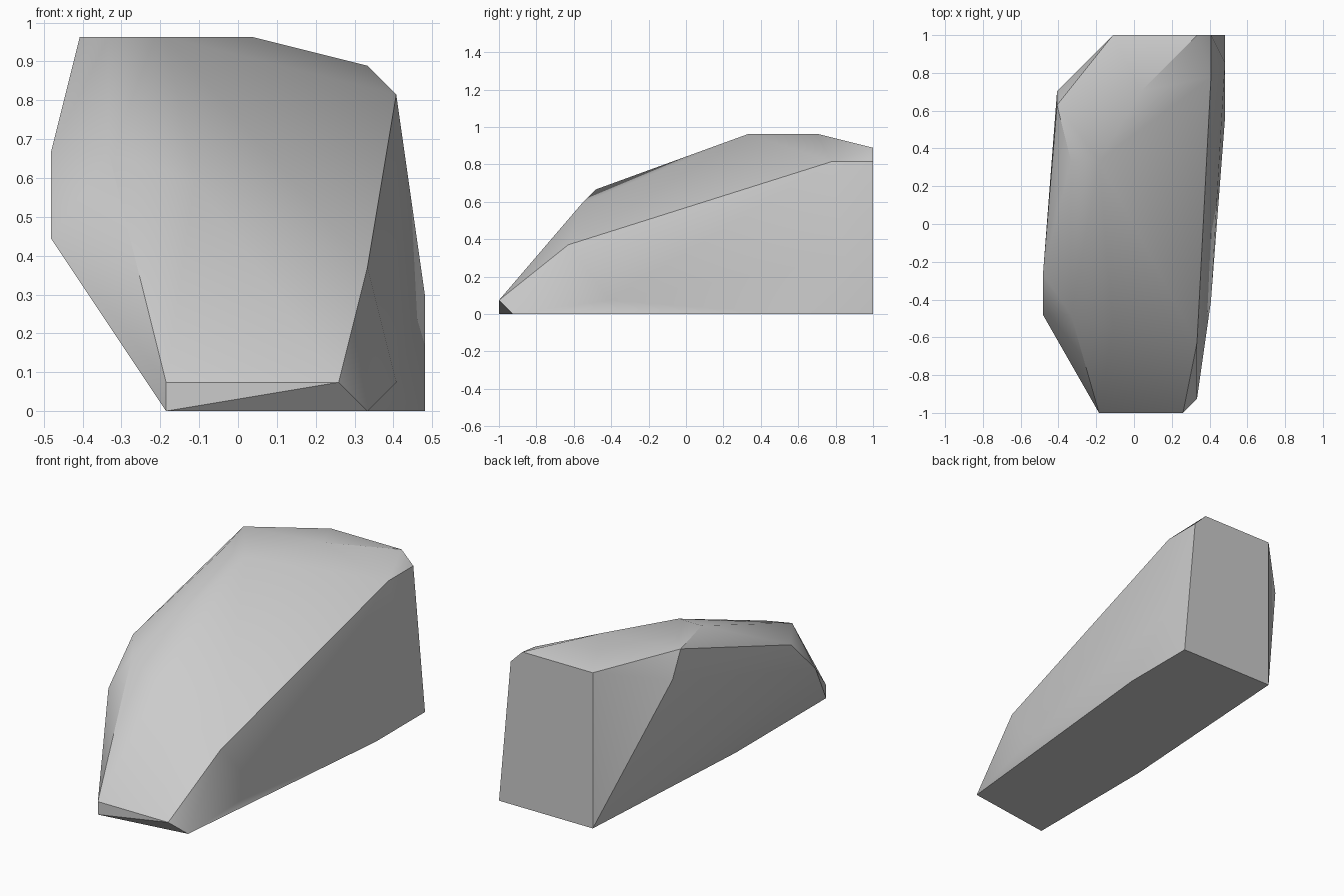
import bpy
import bmesh
from math import radians
from mathutils import Vector

cube = bpy.data.objects.get("Cube")
if cube:
    bpy.data.objects.remove(cube, do_unlink=True)

# The boulder is laid out on a whole-number lattice, counted from its
# right, front, bottom corner
STEP = 2 / 27
ORIGIN = Vector((6.5, 13.5, 0))


def make_material(name, color):
    material = bpy.data.materials.new(name)
    material.use_nodes = True
    material.diffuse_color = color
    shader = material.node_tree.nodes["Principled BSDF"]
    shader.inputs["Base Color"].default_value = color
    shader.inputs["Roughness"].default_value = 0.9
    return material


# Flat underside, which the rock stands on
underside = [(4, 0, 0), (11, 1, 0), (13, 21, 0),
             (13, 27, 0), (5, 27, 0), (4, 11, 0)]

# Low lip at the front
front_lip = [(4, 0, 1), (10, 0, 1)]

# Shoulder corners on the steep left wall
left_wall = [(12, 8, 1), (13, 25, 4), (11, 5, 5), (12, 24, 11)]

# Overhanging right flank
right_flank = [(0, 7, 6), (0, 10, 9), (1, 23, 11)]

# Sloping brow above the front lip
brow = [(2, 7, 9), (5, 6, 8)]

# Level crown
crown = [(1, 22, 13), (2, 18, 13), (4, 18, 13), (7, 23, 13)]

# Upper rim of the vertical back face
back_rim = [(12, 27, 11), (11, 27, 12), (5, 27, 12)]


def build_boulder(name, corner_groups, material):
    """Wrap all corners in one faceted stone and merge its flat faces."""
    bm = bmesh.new()
    for group in corner_groups:
        for corner in group:
            bm.verts.new((Vector(corner) - ORIGIN) * STEP)
    hull = bmesh.ops.convex_hull(bm, input=bm.verts[:])
    spare = {v for v in hull["geom_interior"] + hull["geom_unused"]
             if isinstance(v, bmesh.types.BMVert)}
    bmesh.ops.delete(bm, geom=list(spare), context="VERTS")
    bmesh.ops.dissolve_limit(bm, angle_limit=radians(0.2),
                             verts=bm.verts[:], edges=bm.edges[:])
    bmesh.ops.recalc_face_normals(bm, faces=bm.faces[:])

    mesh = bpy.data.meshes.new(name)
    bm.to_mesh(mesh)
    bm.free()
    mesh.materials.append(material)
    boulder = bpy.data.objects.new(name, mesh)
    bpy.context.collection.objects.link(boulder)
    return boulder


stone = make_material("stone_grey", (0.6, 0.6, 0.6, 1))
boulder = build_boulder(
    "boulder",
    [underside, front_lip, left_wall, right_flank, brow, crown, back_rim],
    stone)

# Soft shading over gentle bends, crisp edges elsewhere
bpy.ops.object.select_all(action="DESELECT")
boulder.select_set(True)
bpy.context.view_layer.objects.active = boulder
bpy.ops.object.shade_smooth_by_angle(angle=radians(30))
